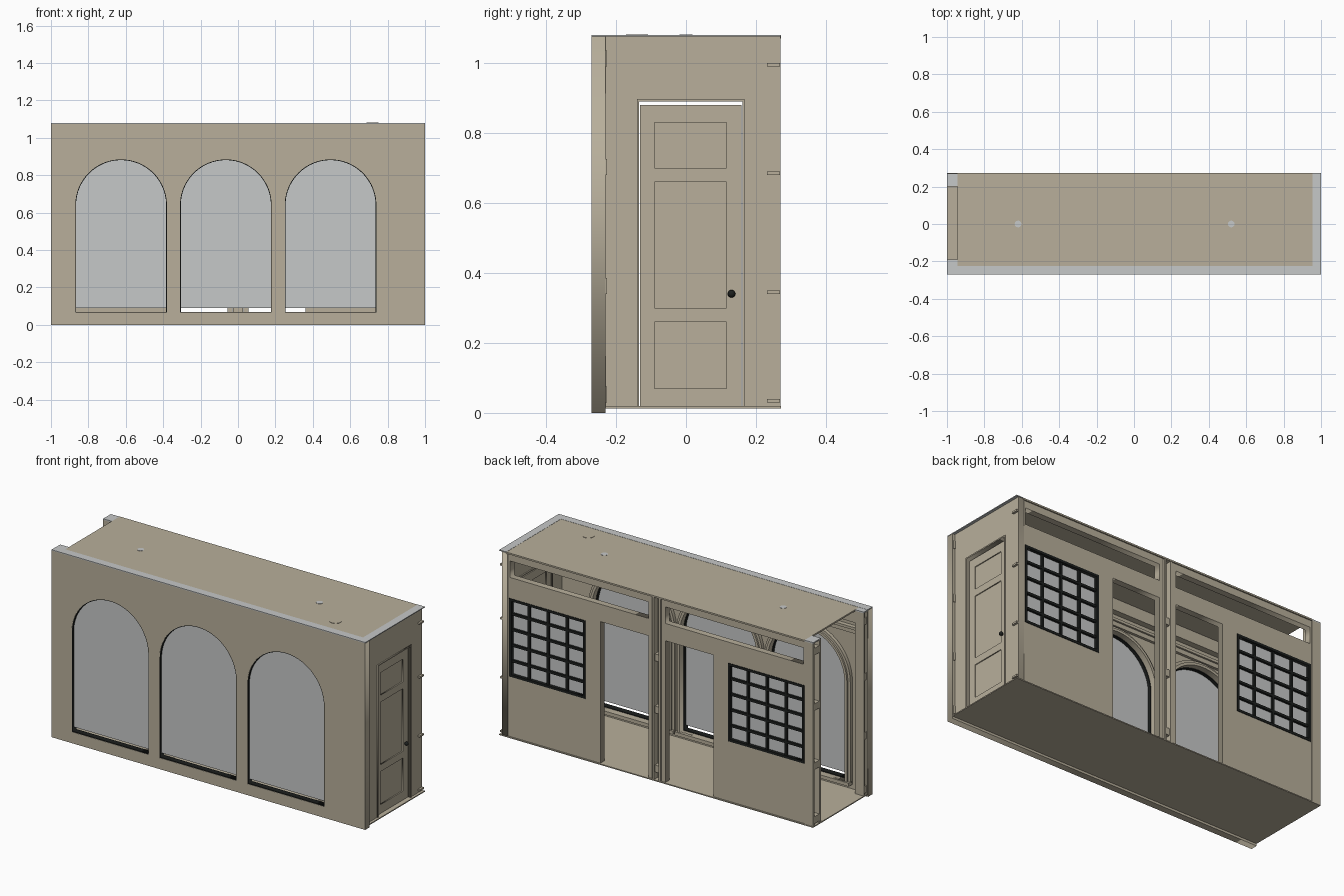
import bpy, math
from mathutils import Matrix

if "Cube" in bpy.data.objects:
    bpy.data.objects.remove(bpy.data.objects["Cube"])


def material(name, rgb):
    m = bpy.data.materials.new(name)
    m.diffuse_color = (*rgb, 1)
    m.use_nodes = True
    m.node_tree.nodes["Principled BSDF"].inputs["Base Color"].default_value = m.diffuse_color
    return m


TAN = material("warm_tan", (0.479, 0.429, 0.328))
GREY = material("pale_grey", (0.565, 0.578, 0.578))
BLACK = material("black", (0.012, 0.014, 0.013))
WHITE = material("lamp_white", (0.75, 0.75, 0.75))


def add(name, mesh, mat):
    ob = bpy.data.objects.new(name, mesh)
    bpy.context.collection.objects.link(ob)
    mesh.materials.clear()
    mesh.materials.append(mat)
    return ob


def box(name, x0, x1, y0, y1, z0, z1, mat=TAN):
    v = [(x, y, z) for x in (x0, x1) for y in (y0, y1) for z in (z0, z1)]
    f = [(0, 1, 3, 2), (4, 6, 7, 5), (0, 4, 5, 1), (2, 3, 7, 6), (0, 2, 6, 4), (1, 5, 7, 3)]
    me = bpy.data.meshes.new(name)
    me.from_pydata(v, [], f)
    return add(name, me, mat)


def rect(a0, a1, b0, b1):
    return [(a0, b0), (a1, b0), (a1, b1), (a0, b1)]


def arch(cx, r, z0, spring=0.64, n=40):
    return [(cx - r, z0), (cx + r, z0)] + [
        (cx + r * math.cos(math.pi * i / n), spring + r * math.sin(math.pi * i / n)) for i in range(n + 1)]


def plate(name, loops, d0, d1, axis="y", mat=TAN):
    """Upright plate with holes: first loop is the outline, the rest are cut out."""
    cu = bpy.data.curves.new(name, "CURVE")
    cu.dimensions = "2D"
    cu.fill_mode = "BOTH"
    cu.extrude = (d1 - d0) / 2
    for loop in loops:
        sp = cu.splines.new("POLY")
        sp.points.add(len(loop) - 1)
        for p, (a, b) in zip(sp.points, loop):
            p.co = (a, b, 0, 1)
        sp.use_cyclic_u = True
    tmp = bpy.data.objects.new(name + "_tmp", cu)
    bpy.context.collection.objects.link(tmp)
    bpy.context.view_layer.update()
    me = bpy.data.meshes.new_from_object(tmp.evaluated_get(bpy.context.evaluated_depsgraph_get()))
    bpy.data.objects.remove(tmp)
    mid = (d0 + d1) / 2
    m = Matrix.Rotation(math.pi / 2, 4, "X")
    if axis == "x":
        m = Matrix.Translation((mid, 0, 0)) @ Matrix.Rotation(math.pi / 2, 4, "Z") @ m
    else:
        m = Matrix.Translation((0, mid, 0)) @ m
    me.transform(m)
    return add(name, me, mat)


def primitive(op, name, loc, mat, **kw):
    op(location=loc, **kw)
    ob = bpy.context.object
    ob.name = name
    ob.data.materials.append(mat)
    bpy.ops.object.shade_smooth_by_angle()
    return ob


cyl = bpy.ops.mesh.primitive_cylinder_add
ball = bpy.ops.mesh.primitive_uv_sphere_add

# front wall with three arched windows
centres = (-0.625, -0.065, 0.495)
R = 0.245
plate("front_wall", [rect(-1, 1, 0, 1.075)] + [arch(c, R, 0.065) for c in centres], -0.27, -0.23)
box("front_wall_cap", -1, 1, -0.27, -0.225, 1.075, 1.08, GREY)
for c in centres:
    plate("arch_liner", [arch(c, R, 0.065), arch(c, R - 0.004, 0.069)], -0.268, -0.235, mat=BLACK)
    plate("arch_glass", [arch(c, R - 0.004, 0.09)], -0.258, -0.253, mat=GREY)
    # stepped moulding on the inside of each arch
    plate("arch_moulding", [arch(c, R + 0.03, 0.055), arch(c, R, 0.065)], -0.23, -0.21)
    plate("arch_moulding_step", [arch(c, R + 0.015, 0.06), arch(c, R, 0.065)], -0.21, -0.2)
    box("arch_sill", c - R - 0.03, c + R + 0.03, -0.23, -0.195, 0.045, 0.065)
for y, z0, z1 in ((-0.215, 0.925, 0.95), (-0.205, 0.95, 0.965), (-0.195, 1.0, 1.068)):
    box("inner_cornice", -0.94, 0.945, -0.23, y, z0, z1)

# floor and ceiling
box("floor", -1, 1, -0.23, 0.272, 0.013, 0.019)
box("ceiling", -0.945, 0.957, -0.225, 0.272, 1.07, 1.079)
primitive(cyl, "roof_disc", (0.72, -0.14, 1.079), TAN, radius=0.032, depth=0.004, vertices=32)
for x in (-0.62, -0.05, 0.52):
    lamp = primitive(ball, "ceiling_lamp", (x, 0, 1.07), WHITE, radius=0.045, segments=24, ring_count=12)
    lamp.scale.z = 0.6
    for v in lamp.data.vertices:
        v.co.z = min(v.co.z, 0)
    if x != -0.05:
        primitive(cyl, "lamp_fixing", (x, 0, 1.079), GREY, radius=0.018, depth=0.003, vertices=20)

# back wall halves: window, doorway and transom in each
for s in (1, -1):
    def span(a, b):
        return (a, b) if s > 0 else (-b, -a)
    end = 0.975 if s > 0 else 0.945
    outline = [(0.03, 0.019), (0.055, 0.019), (0.055, 0.835), (0.36, 0.835), (0.36, 0.019),
               (end, 0.019), (end, 1.07), (0.03, 1.07)]
    outline = [(s * a, b) for a, b in outline]
    wx, tx = span(0.455, 0.94), span(0.055, 0.935)
    plate("back_wall", [outline, rect(*wx, 0.365, 0.815), rect(*tx, 0.935, 1.03)], 0.228, 0.265)
    # grid window
    plate("window_frame", [rect(*wx, 0.365, 0.815), rect(wx[0] + 0.014, wx[1] - 0.014, 0.379, 0.801)],
          0.232, 0.268, mat=BLACK)
    box("window_glass", *wx, 0.245, 0.25, 0.365, 0.815, GREY)
    for i in range(1, 4):
        x = wx[0] + (wx[1] - wx[0]) * i / 4
        box("window_upright", x - 0.007, x + 0.007, 0.237, 0.262, 0.37, 0.81, BLACK)
    for i in range(1, 5):
        z = 0.365 + 0.45 * i / 5
        box("window_crossbar", wx[0], wx[1], 0.237, 0.262, z - 0.007, z + 0.007, BLACK)
    # centre post flange
    box("centre_post_flange", *span(0.015, 0.026), 0.215, 0.27, 0.019, 1.07)
box("centre_post_web", -0.02, 0.02, 0.22, 0.235, 0.019, 1.07)
for z in (0.06, 0.4, 0.7):
    box("centre_post_latch", -0.015, 0.015, 0.235, 0.262, z, z + 0.04)

# right side wall with doorway
notch = [(-0.23, 0.015), (-0.14, 0.015), (-0.14, 0.897), (0.167, 0.897), (0.167, 0.015),
         (0.27, 0.015), (0.27, 1.075), (-0.23, 1.075)]
plate("side_wall", [notch], 0.95, 0.985, axis="x")
box("side_wall_cap", 0.955, 1, -0.225, 0.272, 1.075, 1.08, GREY)
trim = [(-0.14, 0.015), (-0.134, 0.015), (-0.134, 0.89), (0.161, 0.89), (0.161, 0.015),
        (0.167, 0.015), (0.167, 0.897), (-0.14, 0.897)]
plate("door_trim", [trim], 0.945, 0.99, axis="x")

# panelled door and knobs
panels = [rect(-0.09, 0.115, a, b) for a, b in ((0.07, 0.26), (0.3, 0.66), (0.7, 0.83))]
plate("side_door", [rect(-0.132, 0.159, 0.016, 0.88)] + panels, 0.952, 0.972, axis="x")
box("door_panel", 0.958, 0.966, -0.1, 0.125, 0.06, 0.84)
for x in (0.94, 0.984):
    primitive(ball, "door_knob", (x, 0.13, 0.34), BLACK, radius=0.011, segments=20, ring_count=10)
primitive(cyl, "knob_stem", (0.962, 0.13, 0.34), BLACK, radius=0.005, depth=0.04, vertices=12,
          rotation=(0, math.pi / 2, 0))

# open left end: channel posts at both corners
for s, ya, yb in ((1, 0.2, 0.27), (-1, -0.23, -0.19)):
    t = 0.012
    box("corner_post_inner", -1, -0.945, *((ya, ya + t) if s > 0 else (yb - t, yb)), 0.015, 1.072)
    box("corner_post_outer", -1, -0.945, *((yb - t, yb) if s > 0 else (ya, ya + t)), 0.015, 1.072)
    box("corner_post_web", -0.965, -0.945, ya, yb, 0.015, 1.072)
    box("corner_post_cap", -1, -0.945, ya, yb, 1.072, 1.079, GREY)
    for z in (0.03, 0.34, 0.68, 1.0):
        box("corner_latch", -0.998, -0.96, ya + t, yb - t, z, z + 0.04)

# corner fittings at the right end
for y0, y1 in ((-0.245, -0.225), (0.232, 0.268)):
    for z in (0.03, 0.34, 0.68, 0.99):
        box("side_latch", 0.98, 0.997, y0, y1, z, z + 0.045 if y0 < 0 else z + 0.01)
